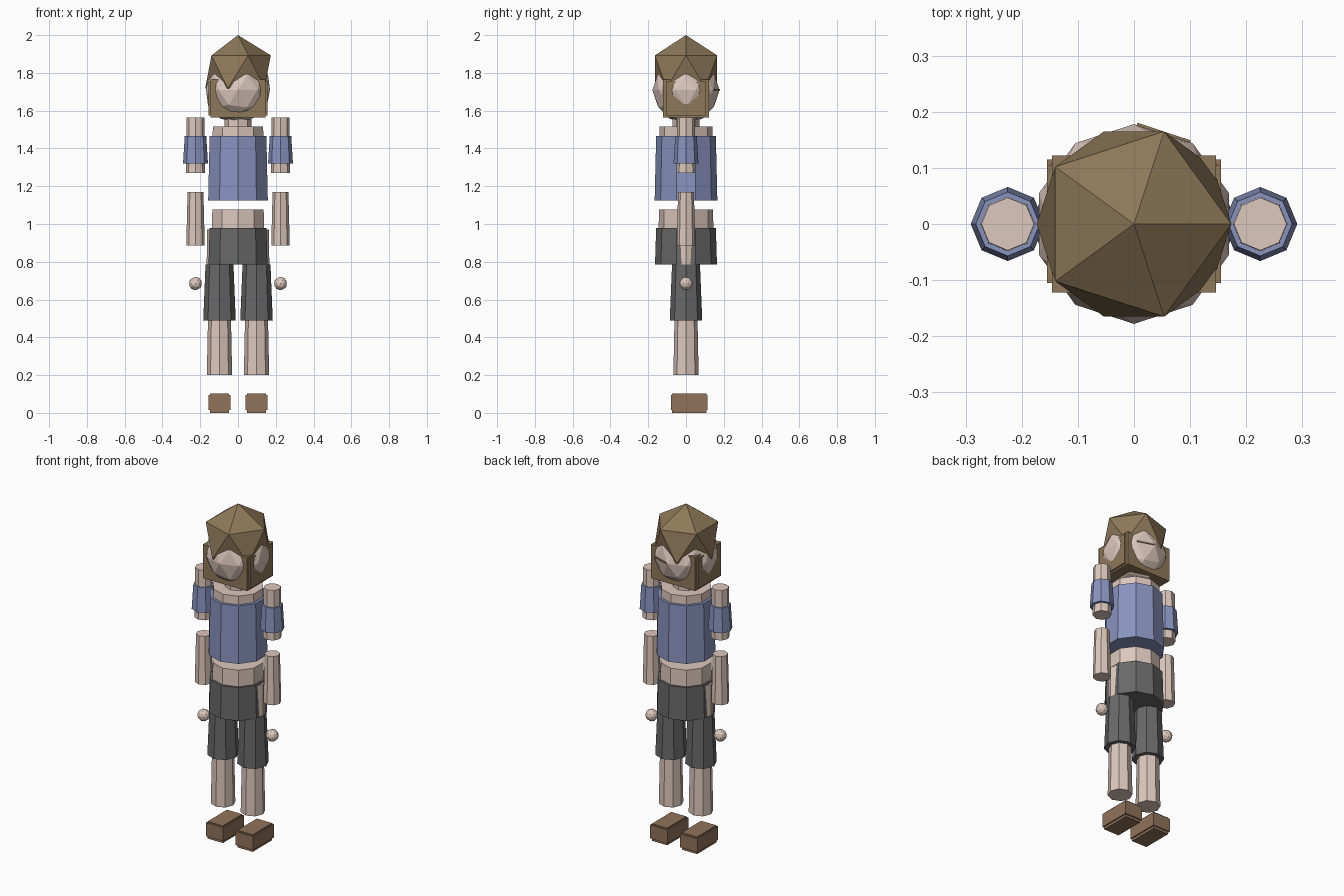
import bpy, bmesh
from mathutils import Matrix, Vector

if "Cube" in bpy.data.objects:
    bpy.data.objects.remove(bpy.data.objects["Cube"])


def material(name, r, g, b):
    m = bpy.data.materials.new(name)
    m.diffuse_color = (r, g, b, 1)
    m.use_nodes = True
    m.node_tree.nodes["Principled BSDF"].inputs["Base Color"].default_value = m.diffuse_color
    return m


SKIN = material("skin", 0.72, 0.58, 0.51)
SHIRT = material("shirt_blue", 0.25, 0.29, 0.52)
SHORTS = material("shorts_grey", 0.14, 0.14, 0.14)
HAIR = material("hair_brown", 0.27, 0.19, 0.10)
SHOE = material("shoe_brown", 0.28, 0.17, 0.10)


def finish(bm, name, mat):
    mesh = bpy.data.meshes.new(name)
    bm.to_mesh(mesh)
    bm.free()
    ob = bpy.data.objects.new(name, mesh)
    mesh.materials.append(mat)
    bpy.context.collection.objects.link(ob)
    return ob


def tube(name, mat, x, z0, z1, r0, r1, sides):
    # capped, tapered prism with a corner on the +y axis
    bm = bmesh.new()
    bmesh.ops.create_cone(bm, cap_ends=True, segments=sides, radius1=r0,
                          radius2=r1, depth=z1 - z0,
                          matrix=Matrix.Translation((x, 0, (z0 + z1) / 2)))
    return finish(bm, name, mat)


def ball(name, mat, x, z, r, sub):
    bm = bmesh.new()
    bmesh.ops.create_icosphere(bm, subdivisions=sub, radius=r,
                               matrix=Matrix.Translation((x, 0, z)))
    return finish(bm, name, mat)


def boxes(name, mat, *bounds):
    # one object out of overlapping boxes given as (low corner, high corner)
    bm = bmesh.new()
    for lo, hi in bounds:
        lo, hi = Vector(lo), Vector(hi)
        bmesh.ops.create_cube(bm, size=1, matrix=Matrix.Translation((lo + hi) / 2)
                              @ Matrix.Diagonal((*(hi - lo), 1)))
    return finish(bm, name, mat)


# Torso
tube("hips", SHORTS, 0, 0.785, 0.98, 0.164, 0.158, 10)
tube("waist", SKIN, 0, 0.83, 1.077, 0.148, 0.143, 10)
tube("chest", SKIN, 0, 1.18, 1.515, 0.148, 0.140, 10)
tube("shirt_body", SHIRT, 0, 1.125, 1.465, 0.166, 0.158, 10)
tube("neck", SKIN, 0, 1.48, 1.62, 0.073, 0.068, 8)

# Head and hair
ball("head", SKIN, 0, 1.71, 0.178, 2)
ball("hair_cap", HAIR, 0, 1.806, 0.194, 1)
boxes("hair_block", HAIR,
      ((-0.155, -0.105, 1.575), (0.155, 0.105, 1.755)),
      ((-0.146, -0.122, 1.565), (0.146, 0.122, 1.765)))

# Thin slit on the +y side of the head
slit = boxes("face_slit", HAIR, ((-0.05, -0.005, -0.004), (0.05, 0.005, 0.004)))
slit.location = (0.052, 0.160, 1.712)
slit.rotation_euler = (0, 0, -0.32)

# Limbs, left and right
for side, s in (("left", -1), ("right", 1)):
    arm, leg = 0.225 * s, 0.098 * s
    tube(f"{side}_upper_arm", SKIN, arm, 1.27, 1.565, 0.051, 0.047, 8)
    tube(f"{side}_sleeve", SHIRT, arm, 1.32, 1.465, 0.066, 0.057, 8)
    tube(f"{side}_forearm", SKIN, arm, 0.885, 1.17, 0.049, 0.042, 8)
    ball(f"{side}_hand", SKIN, arm, 0.685, 0.035, 2)
    tube(f"{side}_thigh", SKIN, leg, 0.56, 0.97, 0.070, 0.066, 8)
    tube(f"{side}_shorts_leg", SHORTS, leg, 0.49, 0.785, 0.086, 0.074, 8)
    tube(f"{side}_shin", SKIN, leg, 0.20, 0.54, 0.067, 0.060, 8)
    boxes(f"{side}_shoe", SHOE,
          ((leg - 0.057, -0.08, 0.015), (leg + 0.057, 0.115, 0.095)),
          ((leg - 0.050, -0.073, 0.0), (leg + 0.050, 0.108, 0.102)))
